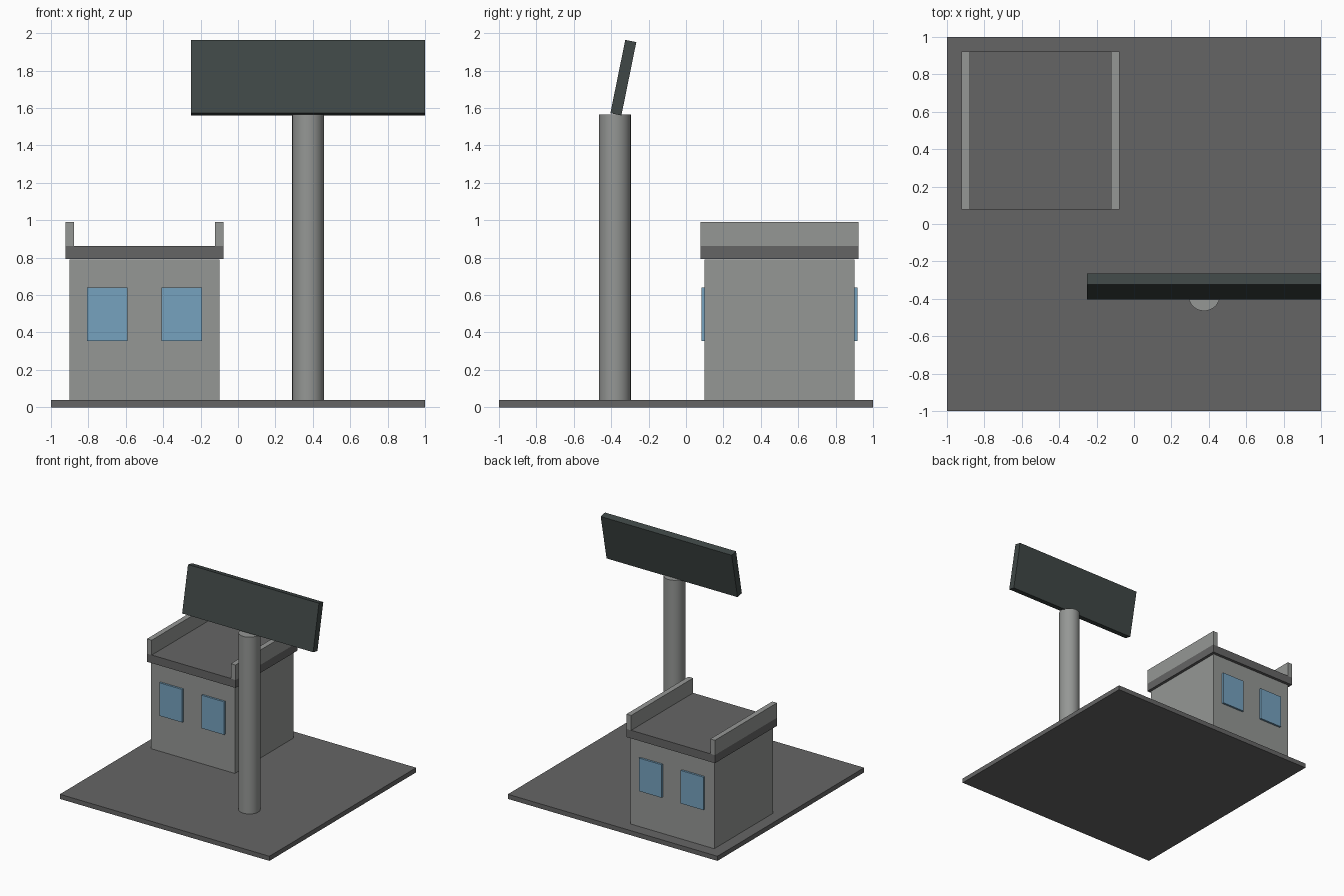
import bpy
from math import radians

if "Cube" in bpy.data.objects:
    bpy.data.objects.remove(bpy.data.objects["Cube"], do_unlink=True)


def material(name, rgb):
    mat = bpy.data.materials.new(name)
    mat.use_nodes = True
    colour = (*rgb, 1)
    mat.diffuse_color = colour
    bsdf = mat.node_tree.nodes["Principled BSDF"]
    bsdf.inputs["Base Color"].default_value = colour
    bsdf.inputs["Roughness"].default_value = 0.8
    return mat


def box(name, centre, size, mat, tilt=0):
    bpy.ops.mesh.primitive_cube_add(size=1, location=centre)
    obj = bpy.context.object
    obj.name = name
    obj.scale = size
    bpy.ops.object.transform_apply(location=False, rotation=False, scale=True)
    obj.rotation_euler.x = tilt
    obj.data.materials.append(mat)
    return obj


dark_grey = material("dark grey", (0.13, 0.13, 0.13))
light_grey = material("light grey", (0.3, 0.31, 0.3))
blue_glass = material("blue glass", (0.18, 0.36, 0.52))
charcoal = material("charcoal green", (0.05, 0.063, 0.061))

# Ground slab
box("ground_slab", (0, 0, 0.02), (2, 2, 0.04), dark_grey)

# Building with overhanging roof
cx, cy = -0.5, 0.5
box("building_walls", (cx, cy, 0.415), (0.8, 0.8, 0.75), light_grey)
box("roof_slab", (cx, cy, 0.827), (0.845, 0.845, 0.07), dark_grey)

# Parapets along both sides of the roof
for side, sx in (("left", 1), ("right", -1)):
    box(f"{side}_parapet", (cx + sx * 0.4, cy, 0.925),
        (0.045, 0.845, 0.13), light_grey)

# Two windows on the front wall and two on the back wall
for end, sy in (("front", -1), ("back", 1)):
    for side, sx in (("left", 1), ("right", -1)):
        box(f"{end}_{side}_window", (cx + sx * 0.2, cy + sy * 0.4, 0.497),
            (0.217, 0.034, 0.285), blue_glass)

# Round sign pole
bpy.ops.mesh.primitive_cylinder_add(vertices=32, radius=0.085, depth=1.525,
                                    location=(0.375, -0.38, 0.8025))
pole = bpy.context.object
pole.name = "sign_pole"
pole.data.materials.append(light_grey)
bpy.ops.object.shade_smooth_by_angle(angle=radians(30))

# Tilted sign board
box("sign_board", (0.375, -0.335, 1.7625), (1.25, 0.06, 0.4), charcoal,
    tilt=radians(-11.5))
